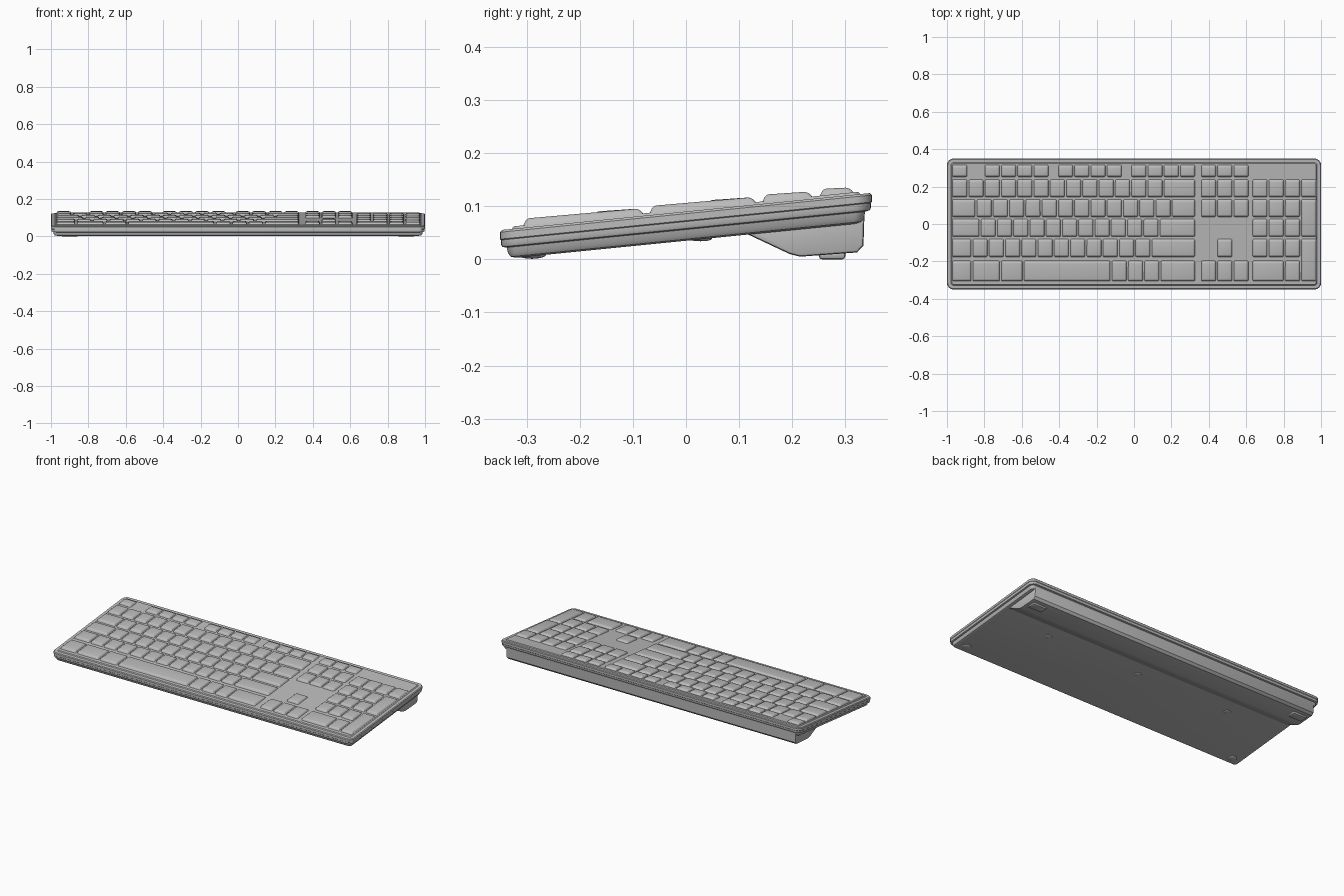
import bpy, bmesh
from math import sin, cos, pi, radians

cube = bpy.data.objects.get("Cube")
if cube:
    bpy.data.objects.remove(cube, do_unlink=True)

grey = bpy.data.materials.new("plain_grey")
grey.use_nodes = True
grey.diffuse_color = (0.5, 0.5, 0.5, 1)
grey.node_tree.nodes["Principled BSDF"].inputs["Base Color"].default_value = (0.5, 0.5, 0.5, 1)

SLOPE = 0.1          # tilt of the whole board
HALF_X, HALF_Y = 1.0, 0.35
UNIT = 0.087         # width of a single key


def tilt(x, y, height):
    return (x, y, height + SLOPE * y)


def finish(name, bm):
    bmesh.ops.recalc_face_normals(bm, faces=bm.faces)
    mesh = bpy.data.meshes.new(name)
    bm.to_mesh(mesh)
    bm.free()
    mesh.materials.append(grey)
    obj = bpy.data.objects.new(name, mesh)
    bpy.context.collection.objects.link(obj)
    bpy.ops.object.select_all(action='DESELECT')
    obj.select_set(True)
    bpy.context.view_layer.objects.active = obj
    bpy.ops.object.shade_smooth_by_angle(angle=radians(35))
    return obj


def rounded_loop(bm, inset, height, radius=0.035, steps=6):
    """Ring of vertices around a rounded rectangle on the tilted board."""
    r = max(radius - inset, 0.012)
    ring = []
    for corner, (sx, sy) in enumerate([(1, 1), (-1, 1), (-1, -1), (1, -1)]):
        for i in range(steps + 1):
            a = (corner + i / steps) * pi / 2
            x = sx * (HALF_X - inset - r) + r * cos(a)
            y = sy * (HALF_Y - inset - r) + r * sin(a)
            ring.append(bm.verts.new(tilt(x, y, height)))
    return ring


def stacked_shell(name, layers):
    bm = bmesh.new()
    rings = [rounded_loop(bm, inset, h) for inset, h in layers]
    for low, high in zip(rings, rings[1:]):
        for i in range(len(low)):
            j = (i + 1) % len(low)
            bm.faces.new((low[i], low[j], high[j], high[i]))
    bm.faces.new(rings[0])
    bm.faces.new(rings[-1])
    return finish(name, bm)


# Case: lower tray, then the wider top shell with its raised deck
stacked_shell("bottom_tray", [(0.03, 0.035), (0.02, 0.038), (0.015, 0.045), (0.012, 0.06)])
stacked_shell("top_shell", [(0.012, 0.056), (0.004, 0.058), (0.002, 0.062), (0.002, 0.071),
                            (0, 0.073), (0, 0.086), (0.004, 0.09), (0.022, 0.09), (0.026, 0.0945)])

# Rear wedge that props the board up
wedge_profile = [(0.11, 0.05), (0.195, 0.01), (0.215, 0.005), (0.322, 0.013), (0.334, 0.026),
                 (0.336, 0.088), (0.11, 0.065)]
bm = bmesh.new()
sides = [[bm.verts.new((x, y, z)) for y, z in wedge_profile] for x in (-0.965, 0.965)]
count = len(wedge_profile)
for i in range(count):
    j = (i + 1) % count
    bm.faces.new((sides[0][i], sides[0][j], sides[1][j], sides[1][i]))
for side in sides:
    bm.faces.new(side)
rims = [e for e in bm.edges if abs(e.verts[0].co.x - e.verts[1].co.x) < 0.001]
bmesh.ops.bevel(bm, geom=rims, offset=0.006, segments=2, affect='EDGES', profile=0.5)
finish("rear_wedge", bm)


# Domed feet and screw covers
def dome(name, x, y, z, rx, ry, rz):
    bm = bmesh.new()
    bmesh.ops.create_uvsphere(bm, u_segments=20, v_segments=10, radius=1)
    for v in bm.verts:
        v.co = (x + v.co.x * rx, y + v.co.y * ry, z + v.co.z * rz)
    finish(name, bm)


for label, s in (("left", 1), ("right", -1)):
    dome(label + "_front_foot", s * 0.92, -0.29, 0.009, 0.027, 0.027, 0.008)
    # Rectangular rear pad
    bm = bmesh.new()
    bmesh.ops.create_cube(bm, size=1)
    for v in bm.verts:
        v.co = (s * 0.9 + v.co.x * 0.09, 0.275 + v.co.y * 0.05, 0.008 + v.co.z * 0.016)
    bmesh.ops.bevel(bm, geom=bm.edges[:], offset=0.006, segments=2, affect='EDGES', profile=0.5)
    finish(label + "_rear_pad", bm)
for label, x in (("left", 0.62), ("middle", 0.0), ("right", -0.62)):
    dome(label + "_screw_cover", x, 0.027, 0.039, 0.022, 0.022, 0.005)


# Keys: tapered caps, wider at the skirt than at the top
def add_key(bm, x0, x1, y0, y1):
    gap = 0.003
    x0, x1 = x0 + gap, x1 - gap
    base = [(x0, y0), (x1, y0), (x1, y1), (x0, y1)]
    xi = 0.006
    top = [(x0 + xi, y0 + 0.008, 0.107), (x1 - xi, y0 + 0.008, 0.107),
           (x1 - xi, y1 - 0.014, 0.1045), (x0 + xi, y1 - 0.014, 0.1045)]
    low = [bm.verts.new(tilt(x, y, 0.09)) for x, y in base]
    high = [bm.verts.new(tilt(*p)) for p in top]
    bm.faces.new(low[::-1])
    bm.faces.new(high)
    for i in range(4):
        j = (i + 1) % 4
        bm.faces.new((low[i], low[j], high[j], high[i]))


def add_row(bm, start, widths, span):
    x = start
    for w in widths:
        if w > 0:
            add_key(bm, x, x + w * UNIT, *span)
        x += abs(w) * UNIT      # negative width leaves a space


def key_block(name, start, rows, tall=()):
    bm = bmesh.new()
    for row, widths in rows.items():
        add_row(bm, start, widths, SPANS[row])
    for column, low_row, high_row in tall:
        x = start + column * UNIT
        add_key(bm, x, x + UNIT, SPANS[low_row][0], SPANS[high_row][1])
    edges = [e for e in bm.edges
             if any(v.co.z - SLOPE * v.co.y > 0.095 for v in e.verts)]
    bmesh.ops.bevel(bm, geom=edges, offset=0.006, segments=3, affect='EDGES',
                    profile=0.5, clamp_overlap=True)
    finish(name, bm)


SPANS = {"bottom": (-0.308, -0.192), "shift": (-0.178, -0.076), "home": (-0.07, 0.03),
         "upper": (0.036, 0.136), "number": (0.142, 0.242), "function": (0.25, 0.32)}

key_block("main_keys", -0.975, {
    "function": [1, -1] + [1] * 4 + [-0.5] + [1] * 4 + [-0.5] + [1] * 4,
    "number": [1] * 13 + [2],
    "upper": [1.5] + [1] * 12 + [1.5],
    "home": [1.75] + [1] * 11 + [2.25],
    "shift": [1.25] + [1] * 11 + [2.75],
    "bottom": [1.25, 1.75, 1.4, 5.4, 1, 1, 1, 2.2],
})
key_block("navigation_keys", 0.355, {
    "function": [1] * 3, "number": [1] * 3, "upper": [1] * 3,
    "shift": [-1, 1], "bottom": [1] * 3,
})
key_block("number_pad_keys", 0.63, {
    "number": [1] * 4, "upper": [1] * 3, "home": [1] * 3,
    "shift": [1] * 3, "bottom": [2, 1],
}, tall=[(3, "home", "upper"), (3, "bottom", "shift")])
